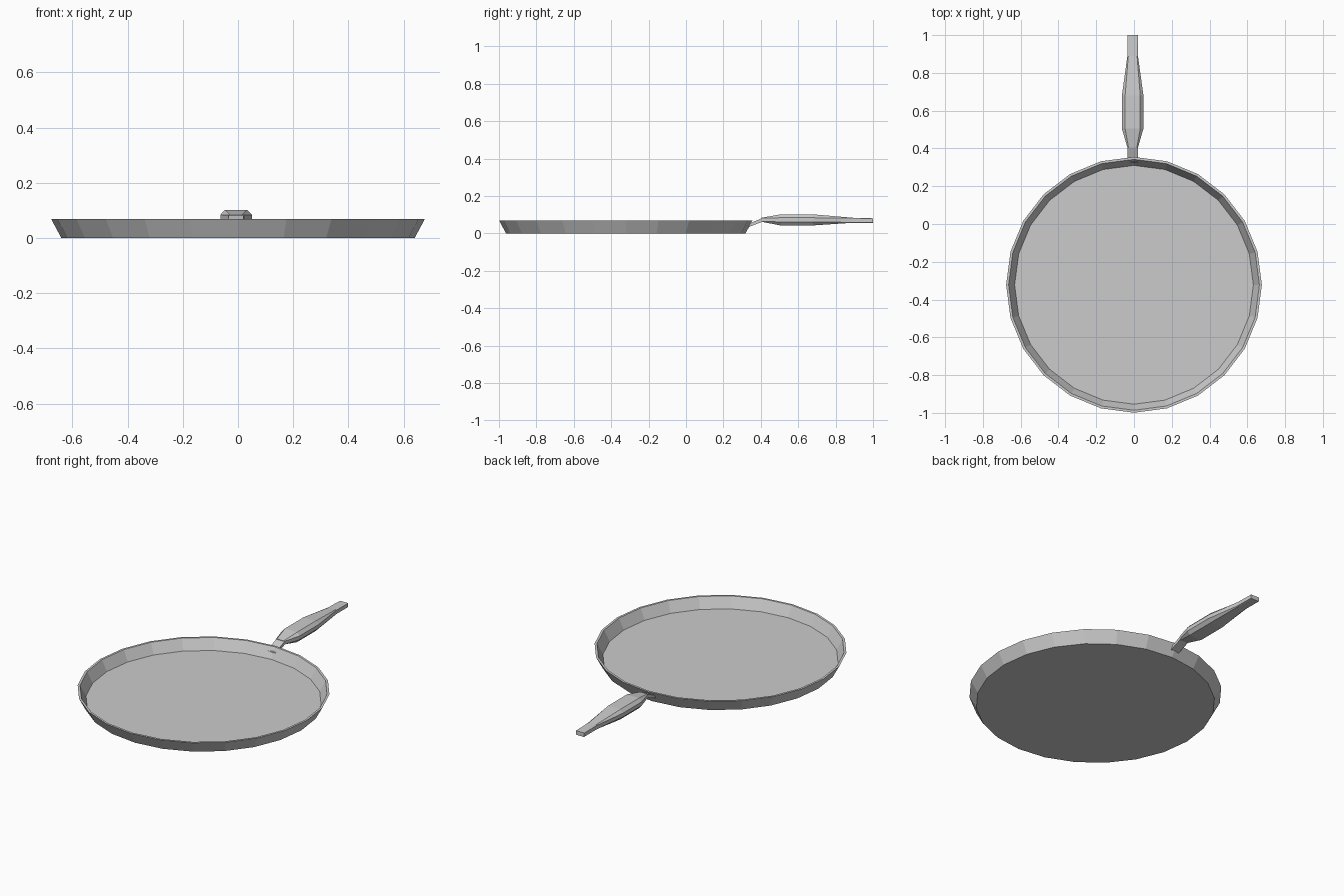
import bpy, bmesh, math

if "Cube" in bpy.data.objects:
    bpy.data.objects.remove(bpy.data.objects["Cube"])

SIDES = 24
PAN_Y = -0.322
HANDLE_X = -0.007


def loft(name, rings, cap_start=True, cap_end=True):
    """Skin a list of equal-length point rings into one flat-shaded object."""
    bm = bmesh.new()
    loops = [[bm.verts.new(p) for p in ring] for ring in rings]
    n = len(loops[0])
    for a, b in zip(loops, loops[1:]):
        for i in range(n):
            j = (i + 1) % n
            bm.faces.new((a[i], a[j], b[j], b[i]))
    if cap_start:
        bm.faces.new(loops[0][::-1])
    if cap_end:
        bm.faces.new(loops[-1])
    bmesh.ops.recalc_face_normals(bm, faces=bm.faces)
    mesh = bpy.data.meshes.new(name)
    bm.to_mesh(mesh)
    bm.free()
    obj = bpy.data.objects.new(name, mesh)
    bpy.context.collection.objects.link(obj)
    return obj


def circle(r, z):
    return [(r * math.cos(2 * math.pi * i / SIDES),
             PAN_Y + r * math.sin(2 * math.pi * i / SIDES), z)
            for i in range(SIDES)]


def box_section(y, half, z0, z1):
    x = HANDLE_X
    return [(x - half, y, z0), (x + half, y, z0), (x + half, y, z1), (x - half, y, z1)]


def grip_section(y, side, flat, z_bottom, z_low, z_high, z_top):
    """Octagonal section: flat top and bottom, vertical sides, chamfered between."""
    pts = [(-flat, z_bottom), (flat, z_bottom), (side, z_low), (side, z_high),
           (flat, z_top), (-flat, z_top), (-side, z_high), (-side, z_low)]
    return [(HANDLE_X + px, y, pz) for px, pz in pts]


# Shallow dish: underside, flared wall, thin rim, inner wall and floor
loft("pan_dish", [circle(0.640, 0.0), circle(0.677, 0.069),
                  circle(0.664, 0.069), circle(0.632, 0.007)])

# Short bracket rising from the wall to the grip
loft("handle_neck", [box_section(0.325, 0.027, 0.030, 0.044),
                     box_section(0.355, 0.027, 0.042, 0.060),
                     box_section(0.41, 0.027, 0.063, 0.083)])

# Swollen faceted grip, tapering to a rectangular end
loft("handle_grip", [
    grip_section(0.405, 0.028, 0.022, 0.062, 0.064, 0.083, 0.084),
    grip_section(0.505, 0.057, 0.040, 0.043, 0.062, 0.084, 0.102),
    grip_section(0.68, 0.057, 0.040, 0.043, 0.062, 0.084, 0.102),
    grip_section(0.89, 0.028, 0.023, 0.057, 0.059, 0.082, 0.084),
    grip_section(1.0, 0.027, 0.025, 0.057, 0.058, 0.080, 0.081)])
